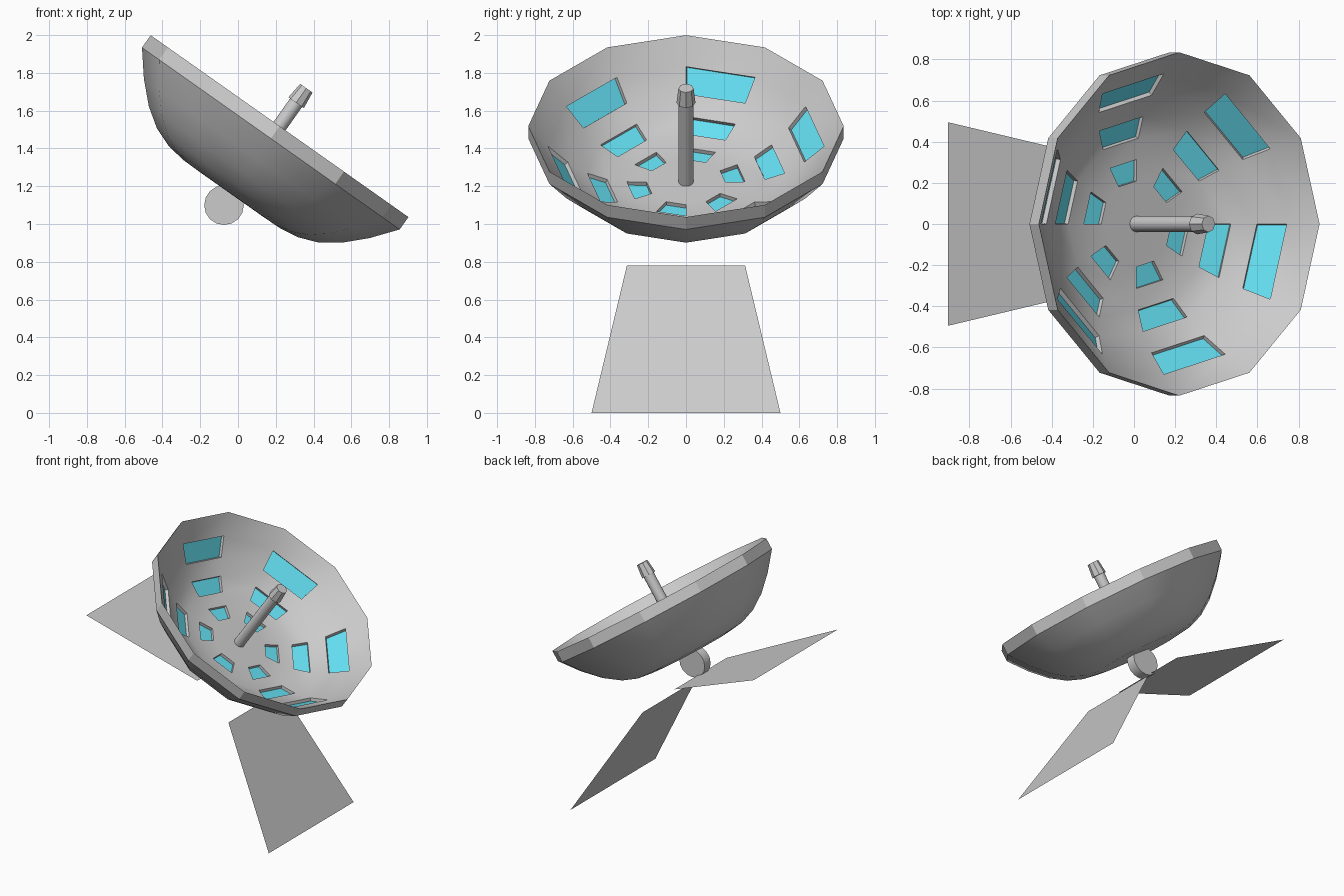
import bpy, bmesh, math
from mathutils import Matrix, Vector

if "Cube" in bpy.data.objects:
    bpy.data.objects.remove(bpy.data.objects["Cube"])

# Dish frame: local z is the dish axis, tilted towards +x
TILT = math.radians(35.2)
FRAME = Matrix.Translation((0.22, 0, 1.518)) @ Matrix.Rotation(TILT, 4, 'Y')


def finish(name, bm, matrix=Matrix(), angle=None):
    mesh = bpy.data.meshes.new(name)
    bm.to_mesh(mesh)
    bm.free()
    ob = bpy.data.objects.new(name, mesh)
    ob.matrix_world = matrix
    bpy.context.collection.objects.link(ob)
    if angle:
        bpy.ops.object.select_all(action='DESELECT')
        ob.select_set(True)
        bpy.context.view_layer.objects.active = ob
        bpy.ops.object.shade_smooth_by_angle(angle=math.radians(angle))
    return ob


def cone(name, sides, r1, r2, z1, z2, matrix, angle):
    bm = bmesh.new()
    bmesh.ops.create_cone(bm, cap_ends=True, segments=sides, radius1=r1, radius2=r2,
                          depth=z2 - z1, matrix=Matrix.Translation((0, 0, (z1 + z2) / 2)))
    return finish(name, bm, matrix, angle)


# Dish bowl: 12 sides, equal ring steps, bottom skin is the top skin shifted down the axis
N, R, THICK, RECESS = 12, 0.835, 0.08, 0.022
DEPTHS = [0, -0.13, -0.233, -0.305, -0.345, -0.36, -0.362, -0.362]
dish, panels = bmesh.new(), bmesh.new()


def skin(offset):
    rings = []
    for i, d in enumerate(DEPTHS):
        r = R * (1 - i / len(DEPTHS))
        rings.append([dish.verts.new((r * math.cos(k * math.tau / N),
                                      r * math.sin(k * math.tau / N), d + offset))
                      for k in range(N)])
    return rings, dish.verts.new((0, 0, DEPTHS[-1] + offset))


inner, inner_mid = skin(0)
outer, outer_mid = skin(-THICK)
for k in range(N):
    n = (k + 1) % N
    for i in range(len(DEPTHS) - 1):
        quad = [inner[i][k], inner[i][n], inner[i + 1][n], inner[i + 1][k]]
        dish.faces.new([outer[i][k], outer[i + 1][k], outer[i + 1][n], outer[i][n]])
        if k % 2 and i in (1, 3, 5):
            # Recessed coloured panel with grey walls
            normal = (quad[1].co - quad[0].co).cross(quad[3].co - quad[0].co).normalized()
            floor = [dish.verts.new(v.co - normal * RECESS) for v in quad]
            for j in range(4):
                m = (j + 1) % 4
                dish.faces.new([quad[j], quad[m], floor[m], floor[j]])
            panels.faces.new([panels.verts.new(v.co) for v in floor])
        else:
            dish.faces.new(quad)
    dish.faces.new([inner[-1][k], inner[-1][n], inner_mid])
    dish.faces.new([outer[-1][n], outer[-1][k], outer_mid])
    dish.faces.new([inner[0][k], outer[0][k], outer[0][n], inner[0][n]])
finish("dish_bowl", dish, FRAME, 29)

# Coloured panels
cyan = bpy.data.materials.new("panel_cyan")
cyan.diffuse_color = (0.13, 0.75, 0.9, 1)
cyan.use_nodes = True
cyan.node_tree.nodes["Principled BSDF"].inputs["Base Color"].default_value = cyan.diffuse_color
finish("dish_panels", panels, FRAME).data.materials.append(cyan)

# Feed post and its tapered head
cone("feed_post", 12, 0.039, 0.039, -0.37, 0.16, FRAME, 35)
cone("feed_head", 8, 0.05, 0.04, 0.152, 0.246, FRAME, 30)

# Round pivot under the dish
pivot = Matrix.Translation((-0.074, 0, 1.10)) @ Matrix.Rotation(math.pi / 2, 4, 'X')
cone("pivot_hub", 16, 0.105, 0.105, -0.035, 0.035, pivot, 30)


# Thin tapered plates spreading from the pivot
def plate(name, narrow, wide):
    bm = bmesh.new()
    (xa, za, ya), (xb, zb, yb) = narrow, wide
    bm.faces.new([bm.verts.new(p) for p in
                  ((xa, -ya, za), (xb, -yb, zb), (xb, yb, zb), (xa, ya, za))])
    finish(name, bm)


plate("lower_plate", (0.14, 0.78, 0.313), (0.604, 0, 0.5))
plate("rear_plate", (-0.12, 1.02, 0.308), (-0.905, 1.37, 0.495))
